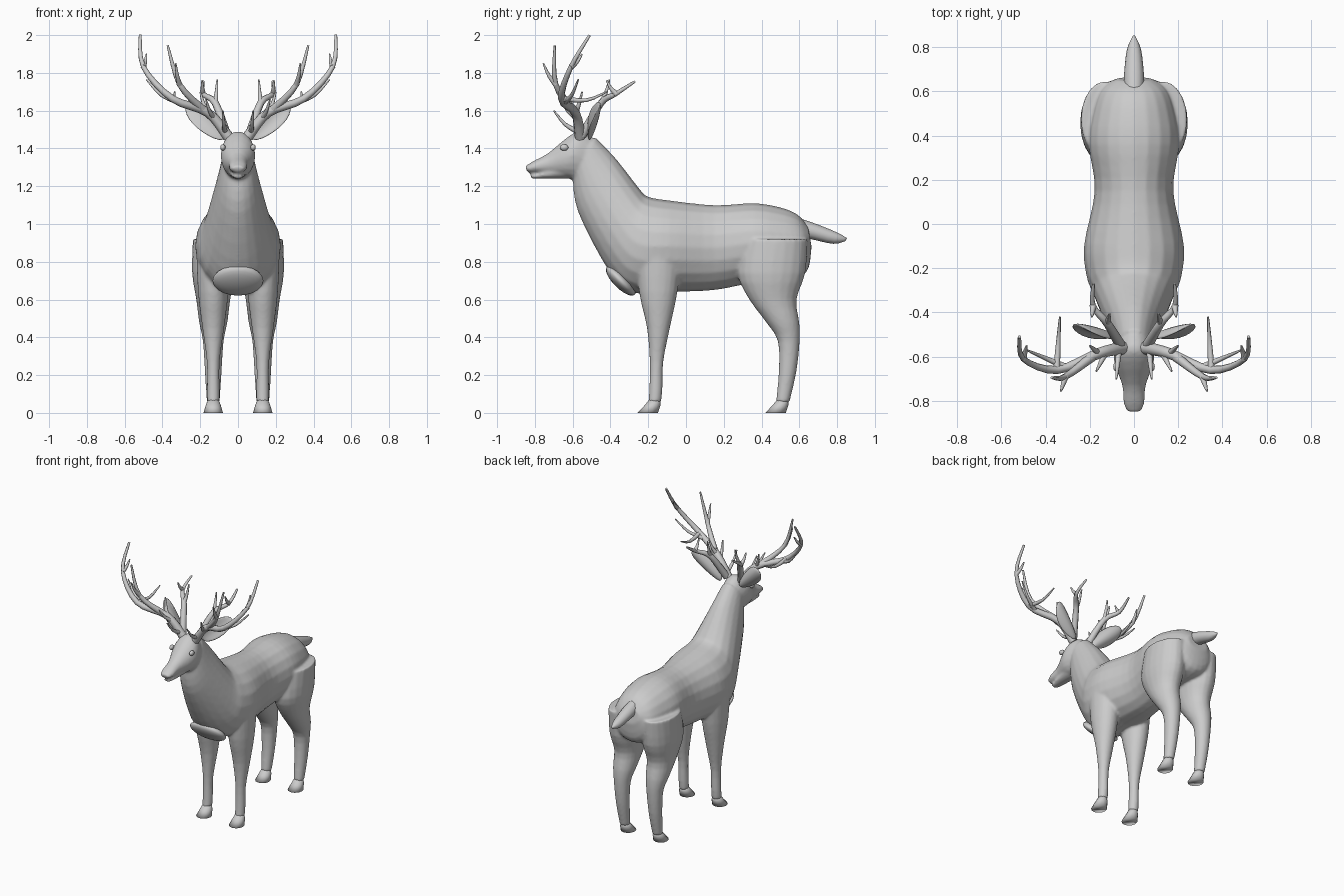
import bpy, bmesh, math
from mathutils import Vector, Matrix

if "Cube" in bpy.data.objects:
    bpy.data.objects.remove(bpy.data.objects["Cube"])

SIDES = ((1, "left"), (-1, "right"))
LEG_X = .131


def finish(name, bm):
    bmesh.ops.recalc_face_normals(bm, faces=bm.faces)
    me = bpy.data.meshes.new(name)
    bm.to_mesh(me)
    bm.free()
    me.polygons.foreach_set("use_smooth", [True] * len(me.polygons))
    ob = bpy.data.objects.new(name, me)
    bpy.context.collection.objects.link(ob)
    return ob


def catmull(pts, steps):
    out, n = [], len(pts)
    for i in range(n - 1):
        p = [pts[max(0, min(n - 1, i + k))] for k in (-1, 0, 1, 2)]
        for t in (s / steps for s in range(steps)):
            out.append([0.5 * (2 * b + (c - a) * t + (2 * a - 5 * b + 4 * c - d) * t * t
                               + (3 * b - a - 3 * c + d) * t ** 3) for a, b, c, d in zip(*p)])
    return out + [list(pts[-1])]


def loft(bm, rings, x=0, sides=20, steps=3):
    """Each ring: edge point A (y, z), edge point B (y, z), half width in x."""
    loops = []
    for ay, az, by, bz, w in catmull(rings, steps):
        a, b = Vector((x, ay, az)), Vector((x, by, bz))
        mid, half = (a + b) / 2, (a - b) / 2
        loops.append([bm.verts.new(mid + half * math.cos(t) + Vector((w * math.sin(t), 0, 0)))
                      for t in (2 * math.pi * k / sides for k in range(sides))])
    for r, q in zip(loops, loops[1:]):
        for k in range(sides):
            j = (k + 1) % sides
            bm.faces.new((r[k], r[j], q[j], q[k]))
    bm.faces.new(loops[0][::-1])
    bm.faces.new(loops[-1])


def leg(bm, profile, x, **kw):
    """Level rings: centre y, height, half depth."""
    loft(bm, [(y - r, z, y + r, z, min(.95 * r, .04 + .4 * r)) for y, z, r in profile], x, **kw)


def ellipsoid(name, loc, size, rot=0.0):
    bm = bmesh.new()
    bmesh.ops.create_uvsphere(bm, u_segments=20, v_segments=12, radius=1)
    bm.transform(Matrix.Translation(loc) @ Matrix.Rotation(rot, 4, 'X') @ Matrix.Diagonal((*size, 1)))
    return finish(name, bm)


# Body: torso, neck, head and legs fused into one skin
bm = bmesh.new()
loft(bm, [(.645, .99, .665, .88, .08), (.59, 1.05, .635, .74, .15), (.50, 1.088, .50, .70, .188),
          (.36, 1.11, .36, .69, .205), (.15, 1.10, .15, .65, .178), (-.09, 1.125, -.09, .64, .225),
          (-.20, 1.145, -.27, .635, .215), (-.245, 1.185, -.40, .74, .18),
          (-.37, 1.345, -.57, 1.06, .115), (-.48, 1.46, -.60, 1.25, .08)], steps=4)
loft(bm, [(-.46, 1.43, -.55, 1.23, .07), (-.55, 1.49, -.60, 1.235, .088),
          (-.62, 1.465, -.645, 1.245, .088), (-.73, 1.375, -.73, 1.262, .053),
          (-.81, 1.332, -.81, 1.27, .047), (-.852, 1.305, -.84, 1.275, .032)])
loft(bm, [(-.64, 1.33, -.64, 1.24, .055), (-.77, 1.275, -.77, 1.24, .036),
          (-.822, 1.258, -.818, 1.24, .022)])
for s, _ in SIDES:
    leg(bm, [(-.145, .86, .125), (-.147, .64, .102), (-.146, .45, .061), (-.156, .27, .036),
             (-.16, .12, .035), (-.166, .055, .034)], s * LEG_X)
    leg(bm, [(.475, .92, .17), (.452, .74, .18), (.46, .60, .125), (.512, .48, .088),
             (.544, .38, .058), (.538, .22, .047), (.512, .055, .036)], s * LEG_X)
body = finish("body", bm)
rm = body.modifiers.new("fuse", 'REMESH')
rm.mode, rm.voxel_size, rm.use_smooth_shade = 'VOXEL', .009, True
sm = body.modifiers.new("soften", 'SMOOTH')
sm.factor, sm.iterations = .5, 5

# Tail
bm = bmesh.new()
loft(bm, [(.60, 1.03, .62, .92, .045), (.69, 1.00, .66, .92, .045),
          (.80, .955, .78, .895, .032), (.852, .925, .845, .91, .006)], sides=12)
finish("tail", bm)

# Chest tuft
ellipsoid("chest_tuft", (0, -.345, .70), (.135, .105, .04), math.radians(-45))

for s, tag in SIDES:
    # Hooves
    for name, y in (("front", -.165), ("hind", .512)):
        bm = bmesh.new()
        leg(bm, [(y, .07, .03), (y - .012, .04, .042), (y - .038, 0, .054)],
            s * LEG_X, sides=12, steps=1)
        finish(f"{name}_hoof_{tag}", bm)

    # Eyes
    ellipsoid(f"eye_{tag}", (s * .08, -.645, 1.405), (.014, .022, .017))

    # Ears: tapered, cupped leaves
    bm = bmesh.new()
    bmesh.ops.create_uvsphere(bm, u_segments=16, v_segments=12, radius=1)
    root, tip = Vector((.075, -.52, 1.45)), Vector((.268, -.465, 1.635))
    across = Vector((.7, 0, -.7))
    for v in bm.verts:
        along, w, d = (v.co.z + 1) / 2, v.co.x, v.co.y
        p = root.lerp(tip, along) + across * (.06 * w * (.75 + .35 * along))
        p.y += .016 * d - .03 * w * w + .01
        v.co = Vector((s * p.x, p.y, p.z))
    finish(f"ear_{tag}", bm)

# Antlers: curved tapering beams, each tine rising from a point along a beam
main = catmull([(.05, -.56, 1.46), (.16, -.585, 1.59), (.35, -.66, 1.665),
                (.50, -.61, 1.83), (.518, -.51, 2.0)], 4)
fore = catmull([(.19, -.60, 1.61), (.31, -.69, 1.74), (.372, -.695, 1.945)], 4)
rear = catmull([(.06, -.55, 1.47), (.12, -.45, 1.64), (.185, -.37, 1.69), (.183, -.27, 1.755)], 4)
tubes = [(main, .030), (fore, .023), (rear, .025)]
for beam, t, tip in ((main, .5, (.335, -.42, 1.70)), (main, .42, (.485, -.57, 1.765)),
                     (main, .75, (.485, -.55, 1.90)), (main, .06, (.08, -.70, 1.60)),
                     (main, .2, (.17, -.665, 1.66)), (main, .25, (.20, -.55, 1.70)),
                     (fore, .5, (.33, -.755, 1.85)), (rear, .35, (.11, -.405, 1.765)),
                     (rear, .65, (.19, -.42, 1.76))):
    a, b = Vector(beam[round(t * (len(beam) - 1))]), Vector(tip)
    bend = a.lerp(b, .55) - Vector((0, 0, .12 * (b - a).length))
    tubes.append((catmull([a, bend, b], 3), .016))

for s, tag in SIDES:
    cu = bpy.data.curves.new(f"antler_{tag}", 'CURVE')
    cu.dimensions, cu.bevel_depth, cu.bevel_resolution, cu.use_fill_caps = '3D', 1, 2, True
    for path, r in tubes:
        sp = cu.splines.new('POLY')
        sp.points.add(len(path) - 1)
        for i, (pt, (x, y, z)) in enumerate(zip(sp.points, path)):
            pt.co = (s * x, y, z, 1)
            pt.radius = r * (1 - .75 * i / (len(path) - 1))
    bpy.context.collection.objects.link(bpy.data.objects.new(f"antler_{tag}", cu))
